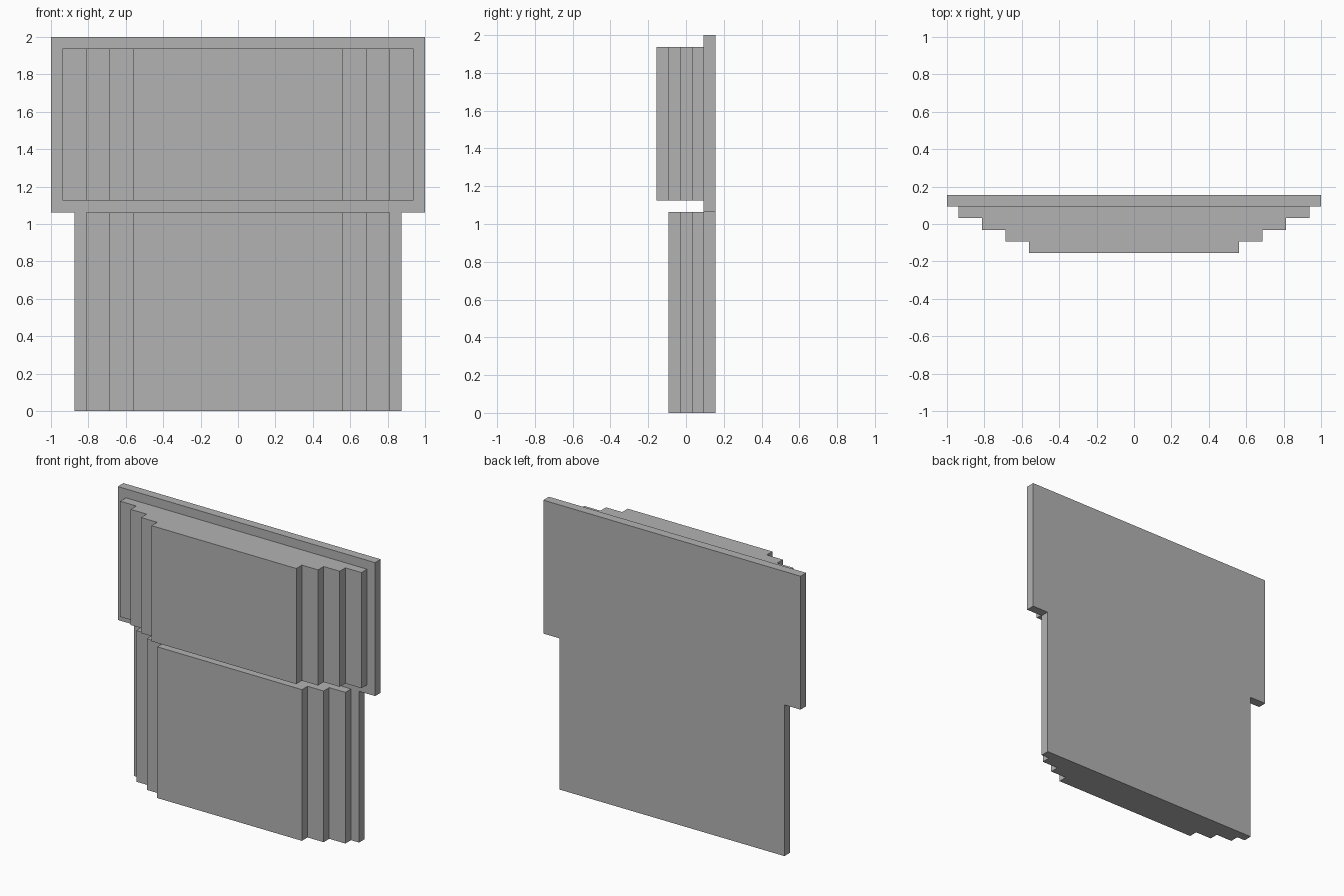
import bpy
import bmesh
from mathutils import Vector

cube = bpy.data.objects.get("Cube")
if cube:
    bpy.data.objects.remove(cube, do_unlink=True)

U = 1 / 16          # grid unit of the design
BACK = 2.5 * U      # rear surface of the back plate
FACE = BACK - U     # front surface of the back plate

grey = bpy.data.materials.new("plain_grey")
grey.use_nodes = True
colour = (0.45, 0.45, 0.45, 1)
grey.diffuse_color = colour
grey.node_tree.nodes["Principled BSDF"].inputs["Base Color"].default_value = colour


def extrude_profile(name, points, offset):
    """Make a flat-shaded solid by extruding a closed outline."""
    bm = bmesh.new()
    face = bm.faces.new([bm.verts.new(p) for p in points])
    result = bmesh.ops.extrude_face_region(bm, geom=[face], use_keep_orig=True)
    moved = [v for v in result["geom"] if isinstance(v, bmesh.types.BMVert)]
    bmesh.ops.translate(bm, verts=moved, vec=Vector(offset))
    bmesh.ops.recalc_face_normals(bm, faces=bm.faces)
    mesh = bpy.data.meshes.new(name)
    bm.to_mesh(mesh)
    bm.free()
    mesh.materials.append(grey)
    obj = bpy.data.objects.new(name, mesh)
    bpy.context.collection.objects.link(obj)
    return obj


def mirrored(half):
    """Close a right-hand outline with its mirror image."""
    return half + [(-x, y, z) for x, y, z in reversed(half)]


def stepped_panel(name, half_widths, bottom, top):
    """Panel that narrows by one step for each unit it comes forward."""
    half = []
    for i, w in enumerate(half_widths):
        y = FACE - i * U
        half += [(w * U, y, bottom * U), (w * U, y - U, bottom * U)]
    return extrude_profile(name, mirrored(half), (0, 0, (top - bottom) * U))


# Back plate: wide head above a narrower body
plate = [(14, 0), (14, 17), (16, 17), (16, 32)]
extrude_profile("back_plate",
                mirrored([(x * U, FACE, z * U) for x, z in plate]), (0, U, 0))

# Stepped front panels
stepped_panel("upper_panel", [15, 13, 11, 9], 18, 31)
stepped_panel("lower_panel", [13, 11, 9], 0, 17)
